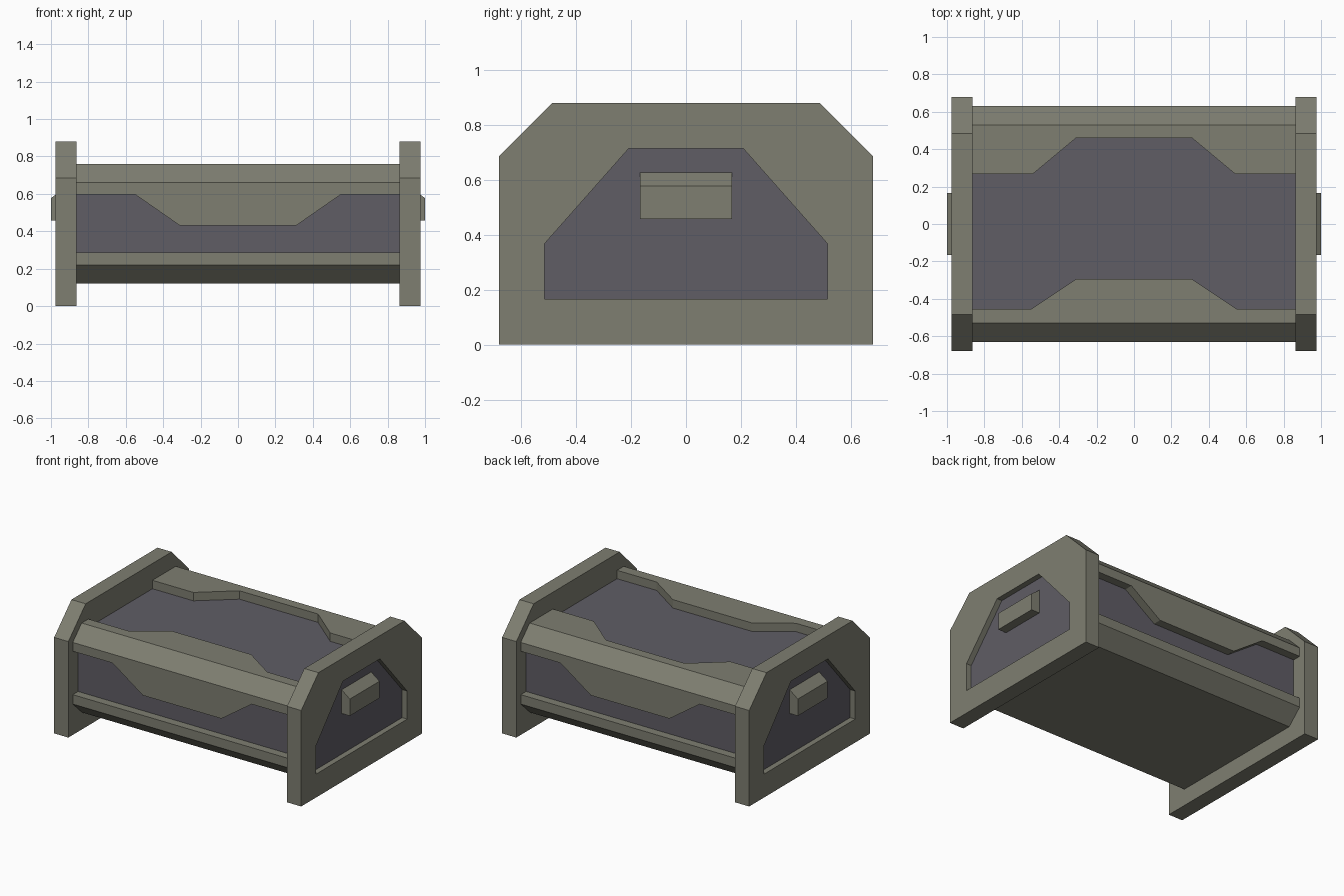
import bpy, bmesh

if "Cube" in bpy.data.objects:
    bpy.data.objects.remove(bpy.data.objects["Cube"])


def material(name, rgb):
    m = bpy.data.materials.new(name)
    m.diffuse_color = (*rgb, 1)
    m.use_nodes = True
    m.node_tree.nodes["Principled BSDF"].inputs["Base Color"].default_value = m.diffuse_color
    return m


FRAME = material("olive_frame", (0.21, 0.21, 0.165))
PANEL = material("dark_panel", (0.115, 0.11, 0.13))
PLACE = {"x": lambda p, q, d: (d, p, q),
         "y": lambda p, q, d: (p, d, q),
         "z": lambda p, q, d: (p, q, d)}


def prism(name, profile, axis, a, b):
    """Extrude a 2D profile along an axis from a to b."""
    bm = bmesh.new()
    rings = [[bm.verts.new(PLACE[axis](p, q, d)) for p, q in profile] for d in (a, b)]
    bm.faces.new(rings[0])
    bm.faces.new(rings[1])
    n = len(profile)
    for i in range(n):
        j = (i + 1) % n
        bm.faces.new((rings[0][i], rings[0][j], rings[1][j], rings[1][i]))
    bmesh.ops.recalc_face_normals(bm, faces=bm.faces)
    me = bpy.data.meshes.new(name)
    bm.to_mesh(me)
    bm.free()
    me.materials.append(FRAME)
    ob = bpy.data.objects.new(name, me)
    bpy.context.collection.objects.link(ob)
    return ob


def carve(ob, cutter, axis, floor):
    """Cut a recess and colour its floor."""
    mod = ob.modifiers.new("recess", "BOOLEAN")
    mod.operation = "DIFFERENCE"
    mod.solver = "EXACT"
    mod.object = cutter
    bpy.context.view_layer.objects.active = ob
    bpy.ops.object.modifier_apply(modifier=mod.name)
    bpy.data.objects.remove(cutter)
    if len(ob.data.materials) < 2:
        ob.data.materials.append(PANEL)
    k = "xyz".index(axis)
    for f in ob.data.polygons:
        if abs(f.normal[k]) > 0.9 and abs(f.center[k] - floor) < 0.005:
            f.material_index = 1


def mirrored(half):
    """Complete a profile that is symmetric about its first coordinate."""
    return half + [(-p, q) for p, q in reversed(half)]


# Chamfered body between the end plates
body = prism("body", mirrored([(0.525, 0.12), (0.63, 0.22), (0.63, 0.66), (0.53, 0.76)]),
             "x", -0.87, 0.87)

# Recessed lid panel
lid = mirrored([(0.31, -0.295), (0.55, -0.455), (0.9, -0.455),
                (0.9, 0.268), (0.54, 0.268), (0.31, 0.46)])
carve(body, prism("lid_cutter", lid, "z", 0.70, 0.9), "z", 0.70)

# Recessed front and back panels
side = mirrored([(0.9, 0.287), (0.9, 0.597), (0.55, 0.597), (0.31, 0.43)])
for s in (-1, 1):
    carve(body, prism("side_cutter", side, "y", s * 0.57, s * 0.8), "y", s * 0.57)

# End plates with recessed windows and handles
plate = mirrored([(0.68, 0), (0.68, 0.685), (0.485, 0.88)])
window = mirrored([(0.515, 0.167), (0.515, 0.367), (0.208, 0.714)])
for s, label in ((-1, "left"), (1, "right")):
    end = prism(label + "_end_plate", plate, "x", s * 0.863, s * 0.975)
    carve(end, prism("window_cutter", window, "x", s * 0.935, s * 1.1), "x", s * 0.935)
    prism(label + "_handle", [(s * 0.93, 0.457), (s, 0.457), (s, 0.577),
                              (s * 0.935, 0.626), (s * 0.93, 0.626)], "y", -0.167, 0.167)
